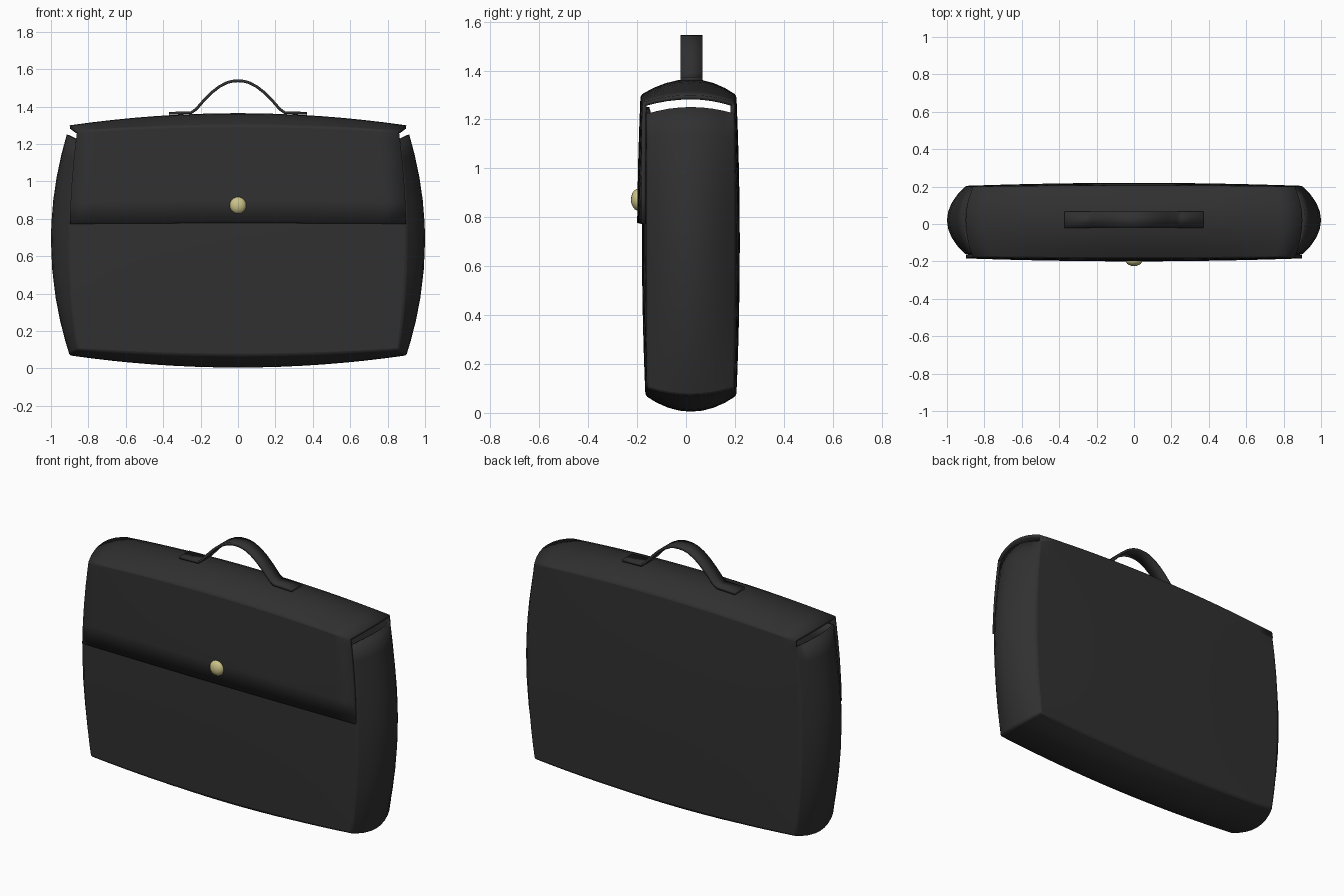
import bpy, bmesh
from mathutils import Vector

if "Cube" in bpy.data.objects:
    bpy.data.objects.remove(bpy.data.objects["Cube"])

def material(name, col):
    m = bpy.data.materials.new(name)
    m.diffuse_color = (*col, 1)
    m.use_nodes = True
    m.node_tree.nodes["Principled BSDF"].inputs["Base Color"].default_value = m.diffuse_color
    return m

black = material("black_leather", (0.03, 0.03, 0.03))
brass = material("brass", (0.6, 0.55, 0.25))
CENTRE = Vector((0, 0.02, 0.685))

def finish(name, bm, mat):
    me = bpy.data.meshes.new(name)
    bm.to_mesh(me)
    bm.free()
    ob = bpy.data.objects.new(name, me)
    bpy.context.collection.objects.link(ob)
    me.materials.append(mat)
    bpy.ops.object.select_all(action='DESELECT')
    ob.select_set(True)
    bpy.context.view_layer.objects.active = ob
    bpy.ops.object.shade_smooth_by_angle(angle=0.6)
    return ob

def puffed(u, v, w, front=0.0):
    """Point of a box whose faces and edges all bulge outward."""
    A, B, C = 1 - u * u, 1 - v * v, 1 - w * w
    x = u * (0.86 + 0.04 * B + 0.04 * C + 0.06 * B * C)
    y = v * (0.18 + 0.006 * A + 0.004 * C + 0.01 * A * C)
    z = w * (0.585 + 0.03 * A + 0.03 * B + 0.035 * A * B)
    return CENTRE + Vector((x, y + front * min(v, 0), z))

def sheet(bm, rows, cols, fn):
    grid = [[bm.verts.new(fn(r, c)) for c in cols] for r in rows]
    for i in range(len(rows) - 1):
        for j in range(len(cols) - 1):
            f = bm.faces.new((grid[i][j], grid[i][j + 1], grid[i + 1][j + 1], grid[i + 1][j]))
            f.normal_update()
            if f.normal.dot(f.calc_center_median() - CENTRE) < 0:
                f.normal_flip()

# leather case: sides and front stop short of the lid, lid folds down into the front flap
US = [i / 8 - 1 for i in range(17)]
VS = [i / 4 - 1 for i in range(9)]
WL = [-1, -0.87, -0.7, -0.5, -0.25, 0, 0.15, 0.35, 0.55, 0.75, 0.92]
WS = WL + [1]
FLAP = 0.02
bm = bmesh.new()
sheet(bm, US, VS, lambda u, v: puffed(u, v, -1))
sheet(bm, US, VS, lambda u, v: puffed(u, v, 1, FLAP))
sheet(bm, US, WS, lambda u, w: puffed(u, 1, w))
sheet(bm, US, WL, lambda u, w: puffed(u, -1, w))
for s in (-1, 1):
    sheet(bm, VS, WL, lambda v, w: puffed(s, v, w))
sheet(bm, US, WS[6:], lambda u, w: puffed(u, -1, w, FLAP))
bmesh.ops.remove_doubles(bm, verts=bm.verts, dist=0.0005)
case = finish("leather_case", bm, black)
b = case.modifiers.new("rounded_edges", 'BEVEL')
b.width, b.segments, b.limit_method, b.angle_limit = 0.01, 2, 'ANGLE', 0.52
s = case.modifiers.new("thickness", 'SOLIDIFY')
s.thickness, s.offset = 0.018, -1

# carrying strap with flat stitched-down ends
half = [(0.37, 1.364), (0.25, 1.368), (0.225, 1.385), (0.18, 1.436), (0.14, 1.476),
        (0.10, 1.507), (0.06, 1.528), (0.03, 1.536)]
path = [(-x, z) for x, z in half] + [(0, 1.538)] + half[::-1]
bm = bmesh.new()
sheet(bm, path, (-0.022, 0.068), lambda p, y: Vector((p[0], y, p[1])))
strap = finish("handle_strap", bm, black)
s = strap.modifiers.new("thickness", 'SOLIDIFY')
s.thickness, s.offset = 0.015, 0

# domed clasp stud
bm = bmesh.new()
bmesh.ops.create_uvsphere(bm, u_segments=20, v_segments=12, radius=1)
bmesh.ops.scale(bm, vec=(0.045, 0.03, 0.045), verts=bm.verts)
bmesh.ops.translate(bm, vec=(0, -0.195, 0.872), verts=bm.verts)
finish("clasp_stud", bm, brass)
